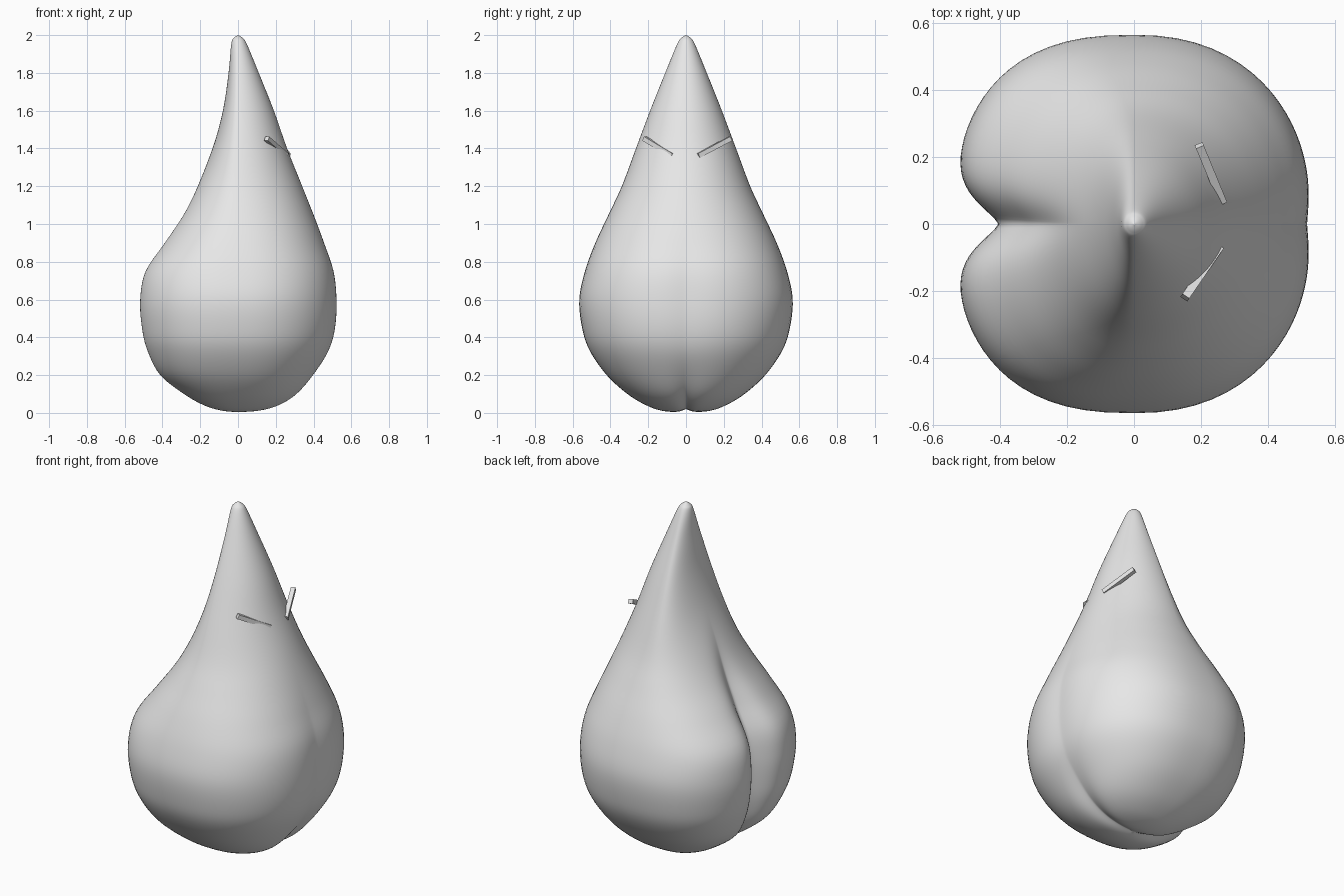
import bpy, bmesh, math
from mathutils import Vector

cube = bpy.data.objects.get("Cube")
if cube:
    bpy.data.objects.remove(cube, do_unlink=True)

SEGMENTS = 112
STEPS = 5


def make_material(name, colour):
    mat = bpy.data.materials.new(name)
    mat.use_nodes = True
    mat.diffuse_color = colour
    mat.node_tree.nodes["Principled BSDF"].inputs["Base Color"].default_value = colour
    return mat


def add_object(name, bm, mat):
    bmesh.ops.recalc_face_normals(bm, faces=bm.faces[:])
    mesh = bpy.data.meshes.new(name)
    bm.to_mesh(mesh)
    bm.free()
    obj = bpy.data.objects.new(name, mesh)
    bpy.context.collection.objects.link(obj)
    mesh.materials.append(mat)
    return obj


def smoothstep(a, b, v):
    t = min(1, max(0, (v - a) / (b - a)))
    return t * t * (3 - 2 * t)


def catmull(p, q, r, s, t):
    return 0.5 * (2 * q + (r - p) * t + (2 * p - 5 * q + 4 * r - s) * t * t
                  + (3 * q - p - 3 * r + s) * t ** 3)


def power(v, e):
    return math.copysign(abs(v) ** e, v)


# Teardrop profile: height, reach to -x, reach to +x, half width in y
PROFILE = [Vector(row) for row in (
    (0, 0, 0, 0), (.01, .09, .12, .12), (.04, .19, .23, .21),
    (.1, .3, .325, .31), (.2, .43, .41, .42), (.33, .5, .49, .51),
    (.45, .53, .525, .55), (.6, .54, .533, .565), (.75, .51, .515, .535),
    (.9, .405, .46, .48), (1.05, .3, .4, .41), (1.2, .22, .34, .34),
    (1.4, .135, .26, .265), (1.6, .08, .19, .19), (1.8, .05, .11, .11),
    (1.95, .036, .048, .048), (1.985, .022, .025, .025), (2, 0, 0, 0))]


def body_point(row, angle):
    """Rounded section, creased at both ends of the x axis and underneath."""
    z, back, front, half = row
    c, s = math.cos(angle), math.sin(angle)
    full = 1 - smoothstep(.7, 1.3, z)
    low = max(0, 1 - z / .35) ** 2
    if c < 0:
        reach, square, wide = back, 2 + .5 * full, .16
        depth = .25 * (1 - smoothstep(.75, 1.4, z)) + .12 * low
    else:
        reach, square, wide = front, 2 + .25 * full, .2
        depth = .03 * (1 - smoothstep(.6, 1.1, z)) + .1 * low
    x = reach * power(c, 2 / square)
    y = half * power(s, 2 / square)
    crease = math.exp(-(abs(y) / max(wide * half, .03)) ** 1.4)
    return x * (1 - depth * crease), y, z + .02 * crease * low


# Body: rings lofted through the smoothed profile
rows = []
for i in range(len(PROFILE) - 1):
    p, q, r, s = (PROFILE[min(max(k, 0), len(PROFILE) - 1)] for k in range(i - 1, i + 3))
    rows += [catmull(p, q, r, s, k / STEPS) for k in range(STEPS)]
bm = bmesh.new()
rings = []
for row in rows[1:]:
    ring = []
    for k in range(SEGMENTS):
        t = math.tau * k / SEGMENTS
        ring.append(bm.verts.new(body_point(row, t - .4 * math.sin(2 * t))))
    rings.append(ring)
bottom = bm.verts.new((0, 0, .02))
tip = bm.verts.new((0, 0, 2))
for k in range(SEGMENTS):
    n = (k + 1) % SEGMENTS
    bm.faces.new((bottom, rings[0][n], rings[0][k]))
    bm.faces.new((tip, rings[-1][k], rings[-1][n]))
    for a, b in zip(rings, rings[1:]):
        bm.faces.new((a[k], a[n], b[n], b[k]))
grey = make_material("plain_grey", (.8, .8, .8, 1))
body = add_object("teardrop_body", bm, grey)
for poly in body.data.polygons:
    poly.use_smooth = True


# Brows: thin slanted bars resting on the upper +x side
def add_brow(name, outer, inner):
    a, b = Vector(outer), Vector(inner)
    bm = bmesh.new()
    bmesh.ops.create_cube(bm, size=1)
    bmesh.ops.scale(bm, vec=(.025, .025, (b - a).length), verts=bm.verts)
    obj = add_object(name, bm, grey)
    obj.location = (a + b) / 2
    obj.rotation_euler = (b - a).to_track_quat('Z', 'Y').to_euler()


add_brow("right_brow", (.152, -.22, 1.452), (.255, -.07, 1.362))
add_brow("left_brow", (.195, .235, 1.452), (.265, .065, 1.362))
